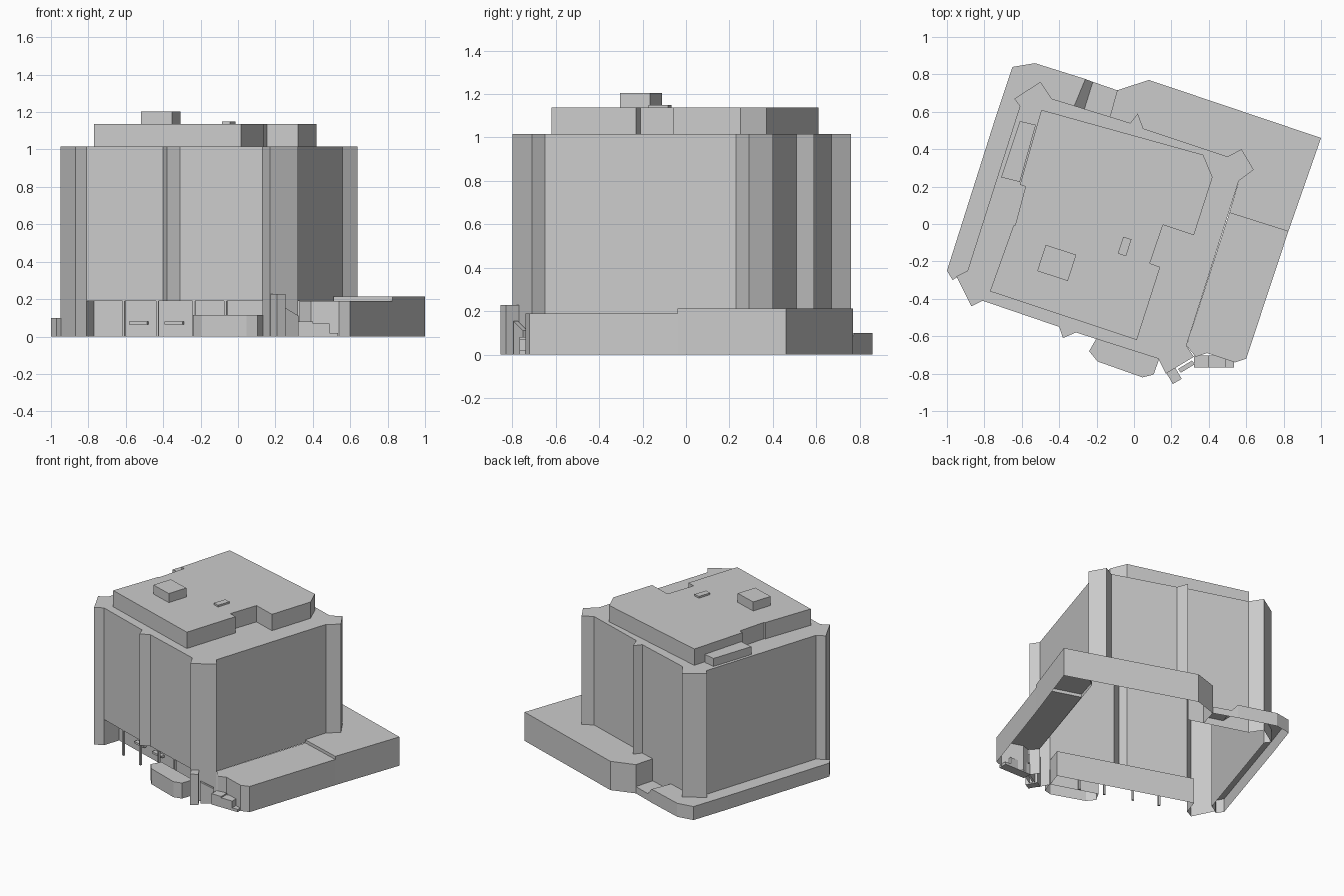
import bpy, math


def make(name, verts, faces):
    me = bpy.data.meshes.new(name)
    me.from_pydata(verts, [], faces)
    me.update()
    ob = bpy.data.objects.new(name, me)
    bpy.context.collection.objects.link(ob)
    return ob


def shell(name, pts, z0, z1, walls=None, top=True, bottom=False):
    """Prism from an outline; z1 may be one height per point; only the first `walls` edges get sides."""
    n = len(pts)
    zt = z1 if isinstance(z1, (list, tuple)) else [z1] * n
    verts = [(x, y, z0) for x, y in pts] + [(p[0], p[1], z) for p, z in zip(pts, zt)]
    faces = [(i, (i + 1) % n, (i + 1) % n + n, i + n) for i in range(n if walls is None else walls)]
    if top:
        faces.append(tuple(range(n, 2 * n)))
    if bottom:
        faces.append(tuple(reversed(range(n))))
    area = sum(pts[i - 1][0] * pts[i][1] - pts[i][0] * pts[i - 1][1] for i in range(n))
    if area < 0:
        faces = [tuple(reversed(f)) for f in faces]
    return make(name, verts, faces)


def block(name, cx, cy, sx, sy, z0, z1, angle):
    """Turned rectangular block."""
    c, s = math.cos(math.radians(angle)), math.sin(math.radians(angle))
    pts = [(cx + c * a * sx / 2 - s * b * sy / 2, cy + s * a * sx / 2 + c * b * sy / 2)
           for a, b in ((-1, -1), (1, -1), (1, 1), (-1, 1))]
    return shell(name, pts, z0, z1, bottom=True)


TURN = -18

# Main tower with projecting corner and mid-wall piers
back_right = [(-0.02, 0.54), (0.02, 0.59), (0.05, 0.51), (0.50, 0.36),
              (0.575, 0.40), (0.64, 0.29), (0.56, 0.23)]
front_right_pier = [(0.28, -0.65), (0.32, -0.71), (0.17, -0.80), (0.13, -0.72)]
front_mid_pier = [(-0.31, -0.58), (-0.38, -0.61), (-0.40, -0.55)]
front_left_pier = [(-0.81, -0.41), (-0.87, -0.44), (-0.95, -0.28), (-0.89, -0.25)]
back_left_pier = [(-0.61, 0.63), (-0.64, 0.67), (-0.50, 0.76), (-0.44, 0.67)]
shell("tower", back_right + front_right_pier + front_mid_pier + front_left_pier + back_left_pier,
      0.19, 1.016)

# Ground floor: piers reach the ground, front wall set back behind the posts
recess_right, recess_left = (0.17, -0.60), (-0.77, -0.29)
lobby = front_right_pier + [recess_right, recess_left] + front_left_pier + back_left_pier + [(-0.02, 0.54)]
shell("ground_floor_wall", lobby, 0, 0.19, walls=len(lobby) - 1, top=False)
soffit = [(0.13, -0.72), recess_right, recess_left, (-0.81, -0.41)] + front_mid_pier[::-1]
make("entrance_soffit", [(x, y, 0.19) for x, y in soffit], [tuple(range(len(soffit)))])

# Slim posts under the front overhang
for i, x in enumerate((-0.61, -0.43, -0.235, -0.065)):
    y = -0.41 - (x + 0.81) * 0.33 + 0.01
    block(f"entrance_post_{i + 1}", x, y, 0.014, 0.014, 0, 0.19, TURN)

# Two thin ledges on the recessed wall
for i, x in enumerate((-0.53, -0.34)):
    y = -0.29 - (x + 0.77) * 0.33 - 0.015
    block(f"wall_ledge_{i + 1}", x, y, 0.10, 0.03, 0.065, 0.08, TURN)

# Podium around the right and back, in two levels
shell("podium_front", [(0.33, -0.71), (0.39, -0.69), (0.54, -0.74), (0.60, -0.72), (0.825, -0.04),
                       (0.51, 0.06), (0.28, -0.65)], 0, 0.19, walls=4)
shell("podium_back", [(0.825, -0.04), (1.0, 0.46), (0.08, 0.77), (-0.09, 0.715), (-0.13, 0.57)]
      + back_right + [(0.51, 0.06)], 0, 0.213, walls=4)
make("podium_step", [(0.51, 0.06, 0.19), (0.825, -0.04, 0.19), (0.825, -0.04, 0.213), (0.51, 0.06, 0.213)],
     [(0, 1, 2, 3)])

# Low terrace along the left and back-left, with a ramp and landing
shell("terrace", [(-0.26, 0.775), (-0.53, 0.86), (-0.65, 0.84), (-0.74, 0.57), (-1.0, -0.25),
                  (-0.97, -0.30), (-0.94, -0.28), (-0.89, -0.25)] + back_left_pier + [(-0.32, 0.63)],
      0, 0.10, walls=6)
shell("terrace_ramp", [(-0.22, 0.76), (-0.26, 0.775), (-0.32, 0.63), (-0.265, 0.615)],
      0, [0.05, 0.10, 0.10, 0.05], walls=1)
shell("terrace_landing", [(-0.09, 0.715), (-0.22, 0.76), (-0.265, 0.615), (-0.13, 0.57)],
      0, 0.05, walls=1)

# Entrance bay with chamfered corners
shell("entrance_bay", [(-0.20, -0.61), (-0.24, -0.68), (-0.195, -0.735), (0.045, -0.82),
                       (0.105, -0.805), (0.135, -0.72)], 0, 0.115)

# Marker pillar, sloping side wall and low steps at the front right corner
block("marker_pillar", 0.21, -0.805, 0.055, 0.085, 0, 0.228, 30)
shell("sloping_wall", [(0.235, -0.775), (0.31, -0.73), (0.325, -0.75), (0.25, -0.795)],
      0, [0.155, 0.11, 0.11, 0.155])
for i, (x0, x1, z) in enumerate(((0.32, 0.40, 0.08), (0.40, 0.49, 0.07), (0.49, 0.535, 0.02))):
    block(f"front_step_{i + 1}", (x0 + x1) / 2, -0.735, x1 - x0, 0.065, 0, z, 0)

# Roof storey and plant boxes
shell("roof_storey", [(-0.495, 0.61), (0.37, 0.37), (0.42, 0.25), (0.32, -0.06), (0.155, -0.005),
                      (0.085, -0.21), (0.14, -0.23), (0.015, -0.62), (-0.77, -0.36), (-0.645, -0.01),
                      (-0.635, -0.005), (-0.58, 0.20), (-0.61, 0.21)], 1.016, 1.137)
shell("roof_side_box", [(-0.61, 0.55), (-0.71, 0.25), (-0.61, 0.225), (-0.525, 0.53)], 1.016, 1.075)
block("large_plant_box", -0.413, -0.208, 0.172, 0.147, 1.137, 1.204, TURN)
block("small_plant_box", -0.05, -0.12, 0.046, 0.095, 1.137, 1.15, TURN)
